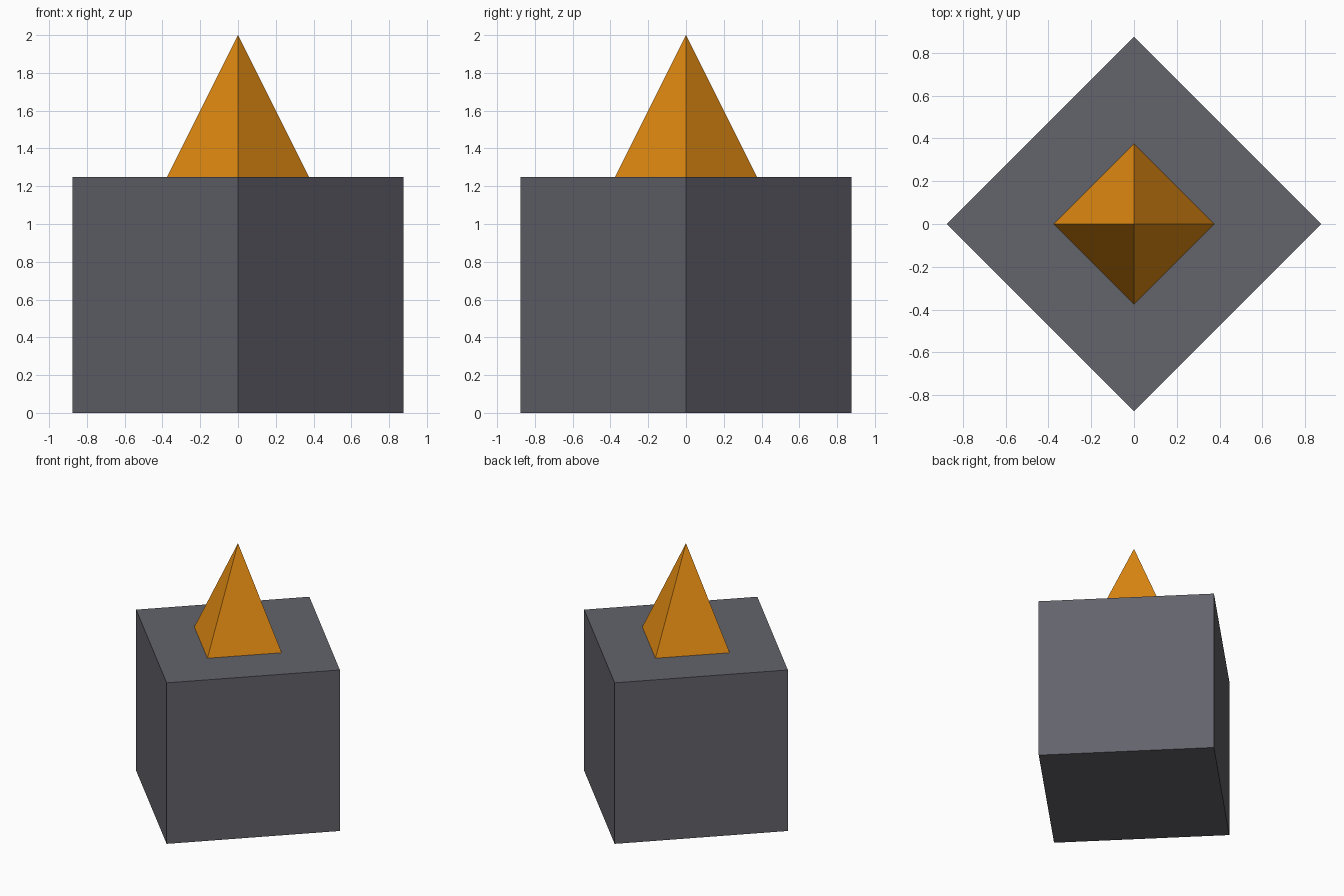
import bpy

if "Cube" in bpy.data.objects:
    bpy.data.objects.remove(bpy.data.objects["Cube"])


def material(name, rgb):
    m = bpy.data.materials.new(name)
    m.diffuse_color = (*rgb, 1.0)
    m.use_nodes = True
    m.node_tree.nodes["Principled BSDF"].inputs["Base Color"].default_value = m.diffuse_color
    return m


def four_sided(name, r_bottom, r_top, z_bottom, z_top, mat):
    """Square prism or pyramid with its corners on the x and y axes."""
    bpy.ops.mesh.primitive_cone_add(
        vertices=4, radius1=r_bottom, radius2=r_top, depth=z_top - z_bottom,
        location=(0, 0, (z_bottom + z_top) / 2))
    obj = bpy.context.object
    obj.name = name
    obj.data.materials.append(mat)
    return obj


grey = material("slate grey", (0.125, 0.125, 0.15))
orange = material("amber orange", (0.74, 0.25, 0.006))

# Square block
four_sided("block", 0.875, 0.875, 0.0, 1.25, grey)

# Pyramid spike standing on the block
four_sided("spike", 0.375, 0.0, 1.25, 2.0, orange)
